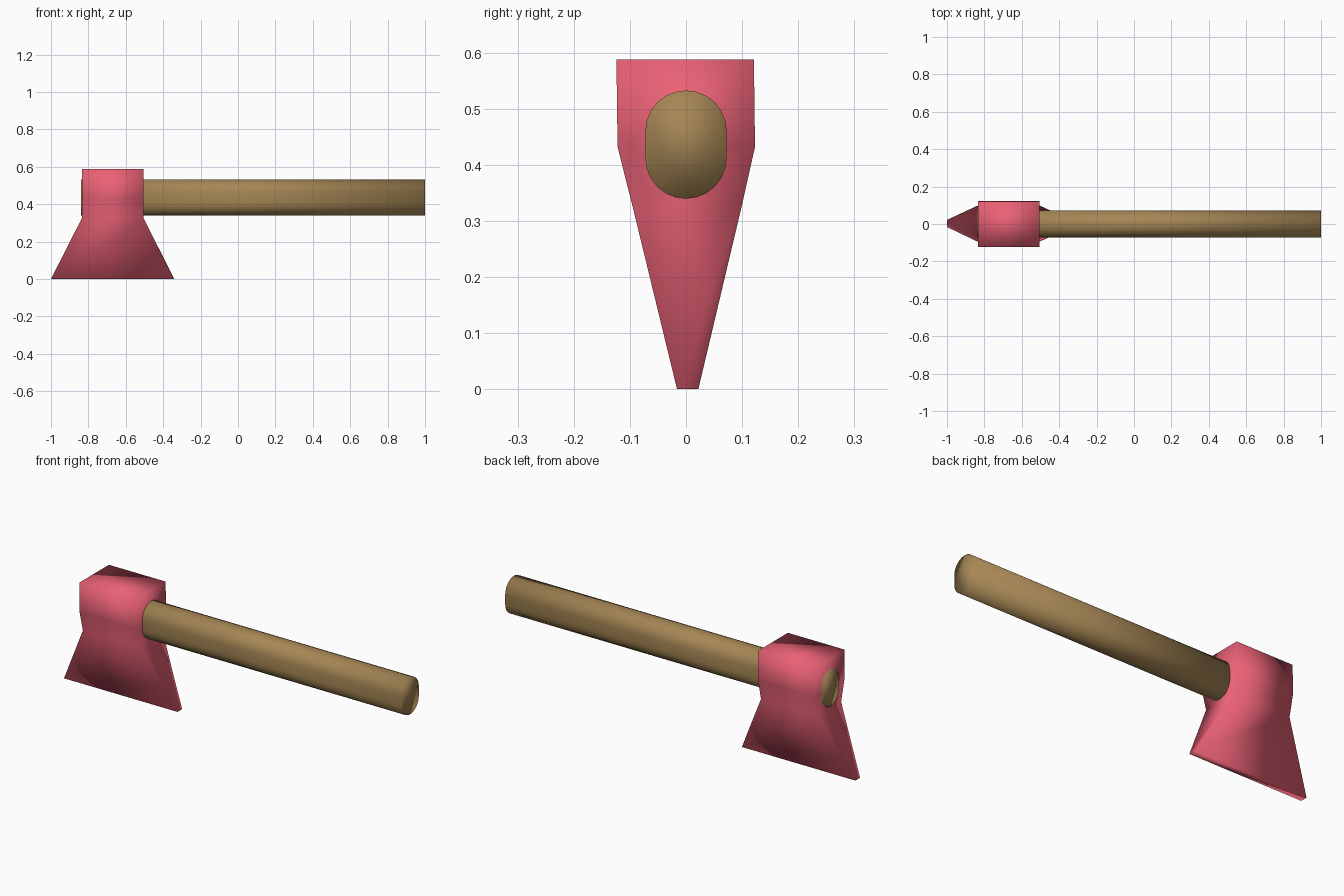
import bpy
import bmesh
from math import cos, sin, pi

if "Cube" in bpy.data.objects:
    bpy.data.objects.remove(bpy.data.objects["Cube"])


def material(name, color):
    mat = bpy.data.materials.new(name)
    mat.diffuse_color = (*color, 1)
    mat.use_nodes = True
    mat.node_tree.nodes["Principled BSDF"].inputs["Base Color"].default_value = mat.diffuse_color
    return mat


def loft(name, rings, mat):
    """Skin a list of equal-length vertex rings and cap both ends."""
    bm = bmesh.new()
    loops = [[bm.verts.new(p) for p in ring] for ring in rings]
    n = len(loops[0])
    for a, b in zip(loops, loops[1:]):
        for i in range(n):
            j = (i + 1) % n
            bm.faces.new((a[i], a[j], b[j], b[i]))
    bm.faces.new(loops[0])
    bm.faces.new(loops[-1])
    bmesh.ops.recalc_face_normals(bm, faces=bm.faces)
    for f in bm.faces:
        f.smooth = True
    mesh = bpy.data.meshes.new(name)
    bm.to_mesh(mesh)
    bm.free()
    mesh.materials.append(mat)
    obj = bpy.data.objects.new(name, mesh)
    bpy.context.collection.objects.link(obj)
    return obj


# Axe head: rectangular sections from cutting edge to poll (z, x0, x1, y0, y1)
sections = [
    (0.0, -1.0, -0.34, -0.016, 0.022),
    (0.325, -0.835, -0.505, -0.095, 0.099),
    (0.432, -0.835, -0.505, -0.122, 0.123),
    (0.588, -0.835, -0.505, -0.124, 0.121),
]
head_rings = [[(x0, y0, z), (x1, y0, z), (x1, y1, z), (x0, y1, z)]
              for z, x0, x1, y0, y1 in sections]
loft("axe_head", head_rings, material("head_red", (0.82, 0.12, 0.18)))

# Handle: stadium-shaped section swept along x, just showing through the head
R, MID, HALF, SEG = 0.0725, 0.436, 0.024, 12
profile = []
for side in (1, -1):
    for i in range(SEG + 1):
        a = pi * i / SEG
        profile.append((side * R * cos(a), MID + side * (HALF + R * sin(a))))
handle_rings = [[(x, y, z) for y, z in profile] for x in (-0.839, 1.0)]
loft("handle", handle_rings, material("handle_wood", (0.38, 0.24, 0.09)))
